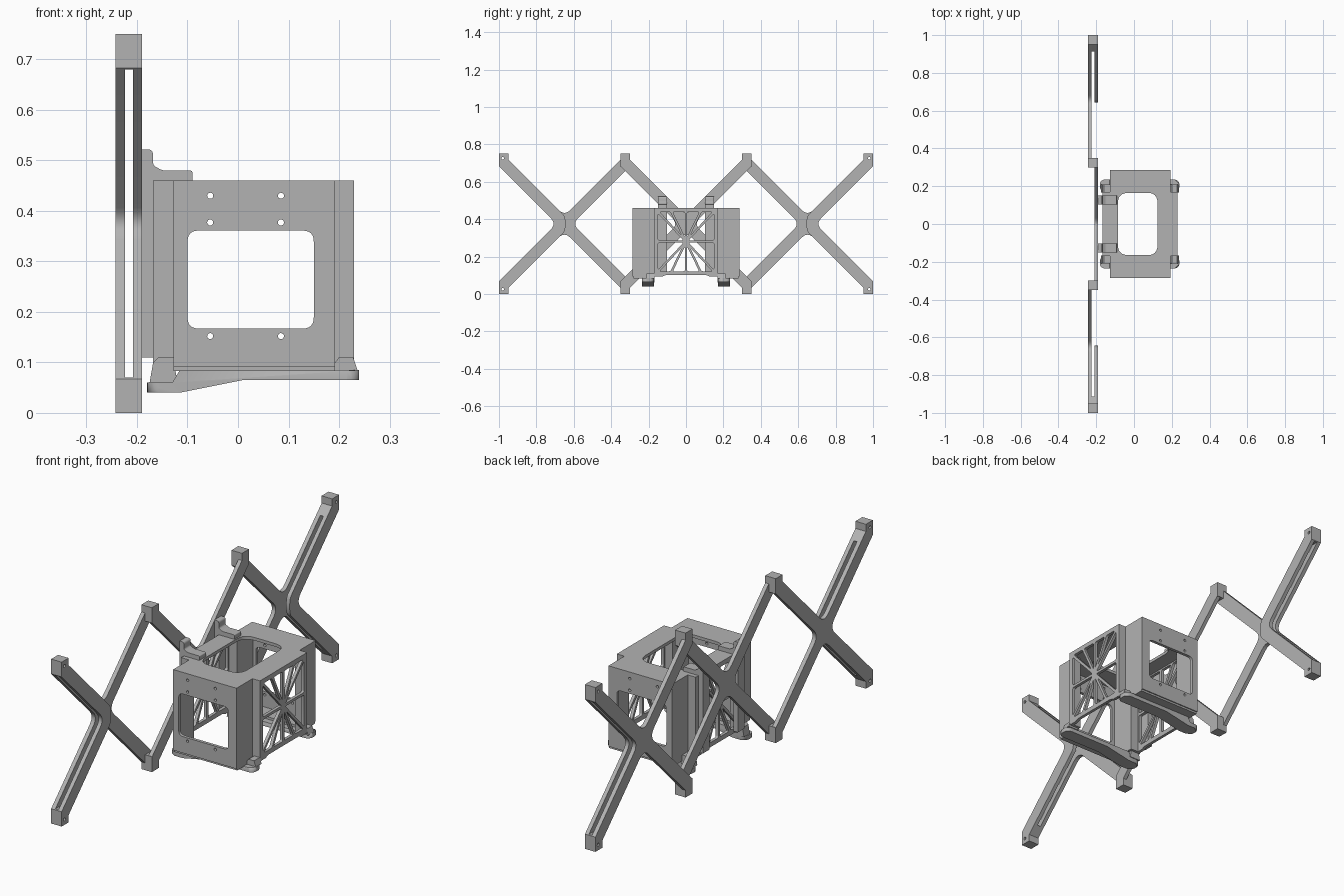
import bpy, bmesh, math
from mathutils import Matrix, Vector

if "Cube" in bpy.data.objects:
    bpy.data.objects.remove(bpy.data.objects["Cube"])

grey = bpy.data.materials.new("plain grey")
grey.diffuse_color = (0.45, 0.45, 0.45, 1)
grey.use_nodes = True
grey.node_tree.nodes["Principled BSDF"].inputs["Base Color"].default_value = grey.diffuse_color

# local (u, v, depth) to world, for plates facing each axis
AXES = {
    'x': Matrix(((0, 0, 1), (1, 0, 0), (0, 1, 0))).to_4x4(),
    'y': Matrix(((1, 0, 0), (0, 0, -1), (0, 1, 0))).to_4x4(),
    'z': Matrix.Identity(4),
}


def rounded(pts, trim, n=6):
    """Round polygon corners; trim is one value or one per corner."""
    trims = trim if isinstance(trim, list) else [trim] * len(pts)
    out = []
    for i, p in enumerate(pts):
        p, a, b = Vector(p), Vector(pts[i - 1]), Vector(pts[(i + 1) % len(pts)])
        if trims[i] == 0:
            out.append(p)
            continue
        s = p + (a - p).normalized() * trims[i]
        e = p + (b - p).normalized() * trims[i]
        for k in range(n + 1):
            t = k / n
            out.append(s * (1 - t) ** 2 + p * 2 * t * (1 - t) + e * t * t)
    return out


def rect(u0, u1, v0, v1, trim=0):
    return rounded([(u0, v0), (u1, v0), (u1, v1), (u0, v1)], trim)


def circle(u, v, r, n=16):
    return [(u + r * math.cos(2 * math.pi * k / n), v + r * math.sin(2 * math.pi * k / n)) for k in range(n)]


def plate(name, loops, axis, d0, d1):
    """Filled outline with holes, extruded from d0 to d1 along the axis."""
    cu = bpy.data.curves.new(name, 'CURVE')
    cu.dimensions, cu.fill_mode, cu.extrude = '2D', 'BOTH', abs(d1 - d0) / 2
    for loop in loops:
        sp = cu.splines.new('POLY')
        sp.points.add(len(loop) - 1)
        for q, p in zip(sp.points, loop):
            q.co = (p[0], p[1], 0, 1)
        sp.use_cyclic_u = True
    tmp = bpy.data.objects.new(name + "_curve", cu)
    bpy.context.collection.objects.link(tmp)
    dg = bpy.context.evaluated_depsgraph_get()
    me = bpy.data.meshes.new_from_object(tmp.evaluated_get(dg))
    bpy.data.objects.remove(tmp)
    shift = Vector([(d0 + d1) / 2 if a == axis else 0 for a in 'xyz'])
    me.transform(Matrix.Translation(shift) @ AXES[axis])
    bm = bmesh.new()
    bm.from_mesh(me)
    bmesh.ops.remove_doubles(bm, verts=bm.verts, dist=1e-5)
    bmesh.ops.recalc_face_normals(bm, faces=bm.faces)
    bm.to_mesh(me)
    bm.free()
    me.materials.clear()
    me.materials.append(grey)
    ob = bpy.data.objects.new(name, me)
    bpy.context.collection.objects.link(ob)
    bpy.ops.object.select_all(action='DESELECT')
    ob.select_set(True)
    bpy.context.view_layer.objects.active = ob
    bpy.ops.object.shade_smooth_by_angle(angle=math.radians(30))
    return ob


# ---- scissor linkage ----
h, MID = 0.0424, 0.375
A0, A1, B0, B1 = -0.243, -0.224, -0.208, -0.19   # the two arm layers
ARM = [(0.35, 0.35 - h), (0.35, 0.375), (0.30, 0.375), (0.30, 0.30 + h)]
LOWER = [(u, -v) for u, v in reversed(ARM)]


def place(pts, cy, sy=1, sz=1):
    return [(cy + sy * p[0], MID + sz * p[1]) for p in pts]


def cross_outline():
    left = lambda pts: [(-u, v) for u, v in reversed(pts)]
    pts = [(h, 0)] + ARM + [(0, h)] + left(ARM) + [(-h, 0)] + left(LOWER) + [(0, -h)] + LOWER
    return rounded(pts, [0.045 if i % 5 == 0 else 0 for i in range(20)])


def pins(cy, sides):
    return [circle(cy + s * 0.33, MID + t * 0.35, 0.007) for s in sides for t in (-1, 1)]


for cy, name, d0, d1 in ((-0.65, "front_cross", A0, A1), (0, "middle_cross", B0, B1), (0.65, "back_cross", A0, A1)):
    plate(name, [place(cross_outline(), cy)] + pins(cy, (-1, 1)), 'x', d0, d1)

fork = rounded([(h, 0)] + ARM + [(0, h), (-0.01, 0), (0, -h)] + LOWER,
               [0.045, 0, 0, 0, 0, 0.012, 0.03, 0.012, 0, 0, 0, 0])
tip = [(0.305 - h, 0.305), (0.305 + h, 0.305)] + ARM
joint = [(0.30, 0.305), (0.35, 0.305), (0.35, 0.375), (0.30, 0.375)]
for s, side in ((-1, "front"), (1, "back")):
    # outer half of the end cross is doubled into a fork
    plate(side + "_fork", [place(fork, s * 0.65, s)] + pins(s * 0.65, (s,)), 'x', B0, B1)
    for t, lvl in ((-1, "lower"), (1, "upper")):
        hole = circle(s * 0.98, MID + t * 0.35, 0.007)
        plate(f"{side}_{lvl}_end_block", [place(tip, s * 0.65, s, t), hole], 'x', A1, B0)
        plate(f"{side}_{lvl}_joint_block", [place(joint, 0, s, t)], 'x', A1, B0)
        plate(f"{side}_{lvl}_joint_inner", [place(joint, 0, s, t)], 'x', A0, A1)
        plate(f"{side}_{lvl}_joint_outer", [place(joint, 0, s, t)], 'x', B0, B1)

# ---- housing ----
X0, X1, XI0, XI1 = -0.168, 0.23, -0.128, 0.192
YO, YI, ZB, ZT, T = 0.285, 0.17, 0.092, 0.46, 0.014

# top plate with large rounded opening
top = [(XI0, -YO), (XI1, -YO), (XI1, -YI), (X1, -YI), (X1, YI), (XI1, YI),
       (XI1, YO), (XI0, YO), (XI0, YI), (X0, YI), (X0, -YI), (XI0, -YI)]
plate("top_plate", [top, rect(-0.085, 0.125, -0.165, 0.165, 0.055)], 'z', ZT - T, ZT)

screws = [circle(x, z, 0.006) for x in (-0.055, 0.085) for z in (0.152, 0.377, 0.43)]
for s, side in ((-1, "front"), (1, "back")):
    # windowed end wall
    plate(side + "_wall", [rect(XI0, XI1, ZB, ZT - T), rect(-0.1, 0.15, 0.167, 0.361, 0.022)] + screws,
          'y', s * YO, s * (YO - T))
    # stepped corners
    for xi, xo, inw, lr in ((XI0, X0, T, "left"), (XI1, X1, -T, "right")):
        plate(f"{side}_{lr}_return_wall", [rect(*sorted((s * (YI - T), s * (YO - T))), ZB, ZT - T)],
              'x', xi, xi + inw)
        plate(f"{side}_{lr}_step_wall", [rect(*sorted((xi, xo)), ZB, ZT - T)], 'y', s * YI, s * (YI - T))


# side walls cut into a triangular lattice
def shrink(tri, d):
    a, b, c = [Vector(p) for p in tri]
    la, lb, lc = (b - c).length, (c - a).length, (a - b).length
    centre = (a * la + b * lb + c * lc) / (la + lb + lc)
    area = abs((b - a).cross(c - a)) / 2
    k = 1 - d * (la + lb + lc) / (2 * area)
    return [centre + (p - centre) * k for p in (a, b, c)]


W, H, ZC = 0.155, 0.165, 0.28
cuts = []
for tri in (((0, 0), (0, H), (0.08, H)), ((0, 0), (0.08, H), (W, H)), ((0, 0), (W, H), (W, 0))):
    hole = rounded(shrink(tri, 0.006), 0.009, 4)
    for sy in (-1, 1):
        for sz in (-1, 1):
            cuts.append([(sy * p[0], ZC + sz * p[1]) for p in hole])
panel = [(-YI, ZB), (-0.13, ZB), (-0.11, 0.1), (0.11, 0.1), (0.13, ZB), (YI, ZB), (YI, ZT - T), (-YI, ZT - T)]
plate("left_lattice", [panel] + cuts, 'x', X0, X0 + T)
plate("right_lattice", [panel] + cuts, 'x', X1 - T, X1)

# ---- base rails, corner gussets and linkage brackets ----
rail = [(-0.18, 0.04), (-0.115, 0.04), (0.01, 0.065), (0.24, 0.065), (0.24, 0.085), (-0.115, 0.085),
        (-0.13, 0.06), (-0.18, 0.06)]
bracket = [(-0.19, 0.11), (-0.168, 0.11), (-0.168, 0.46), (-0.09, 0.46), (-0.09, 0.48), (-0.15, 0.48),
           (-0.168, 0.49), (-0.168, 0.522), (-0.19, 0.522)]
for s, side in ((-1, "front"), (1, "back")):
    ob = plate(side + "_base_rail", [rail], 'y', s * 0.172, s * 0.235)
    bm = bmesh.new()
    bm.from_mesh(ob.data)
    ends = [e for e in bm.edges if all(v.co.x < -0.179 or v.co.x > 0.239 for v in e.verts)
            and abs(e.verts[0].co.z - e.verts[1].co.z) > 0.01]
    bmesh.ops.bevel(bm, geom=ends, offset=0.024, segments=5, profile=0.5, affect='EDGES')
    bm.to_mesh(ob.data)
    bm.free()
    plate(side + "_left_gusset", [[(-0.175, 0.06), (-0.12, 0.06), (-0.128, 0.11), (-0.158, 0.11), (-0.168, 0.1)]],
          'y', s * 0.168, s * 0.21)
    plate(side + "_right_gusset", [[(0.18, 0.083), (0.237, 0.083), (0.228, 0.11), (0.2, 0.11)]],
          'y', s * 0.168, s * 0.21)
    # lip joining the wall foot to the rail
    plate(side + "_wall_lip", [rect(XI0, XI1, *sorted((s * 0.2, s * 0.28)))], 'z', 0.083, ZB + 0.004)
    plate(side + "_bracket", [rounded(bracket, [0, 0, 0, 0, 0.006, 0.006, 0.006, 0.012, 0])],
          'y', s * 0.102, s * 0.15)
